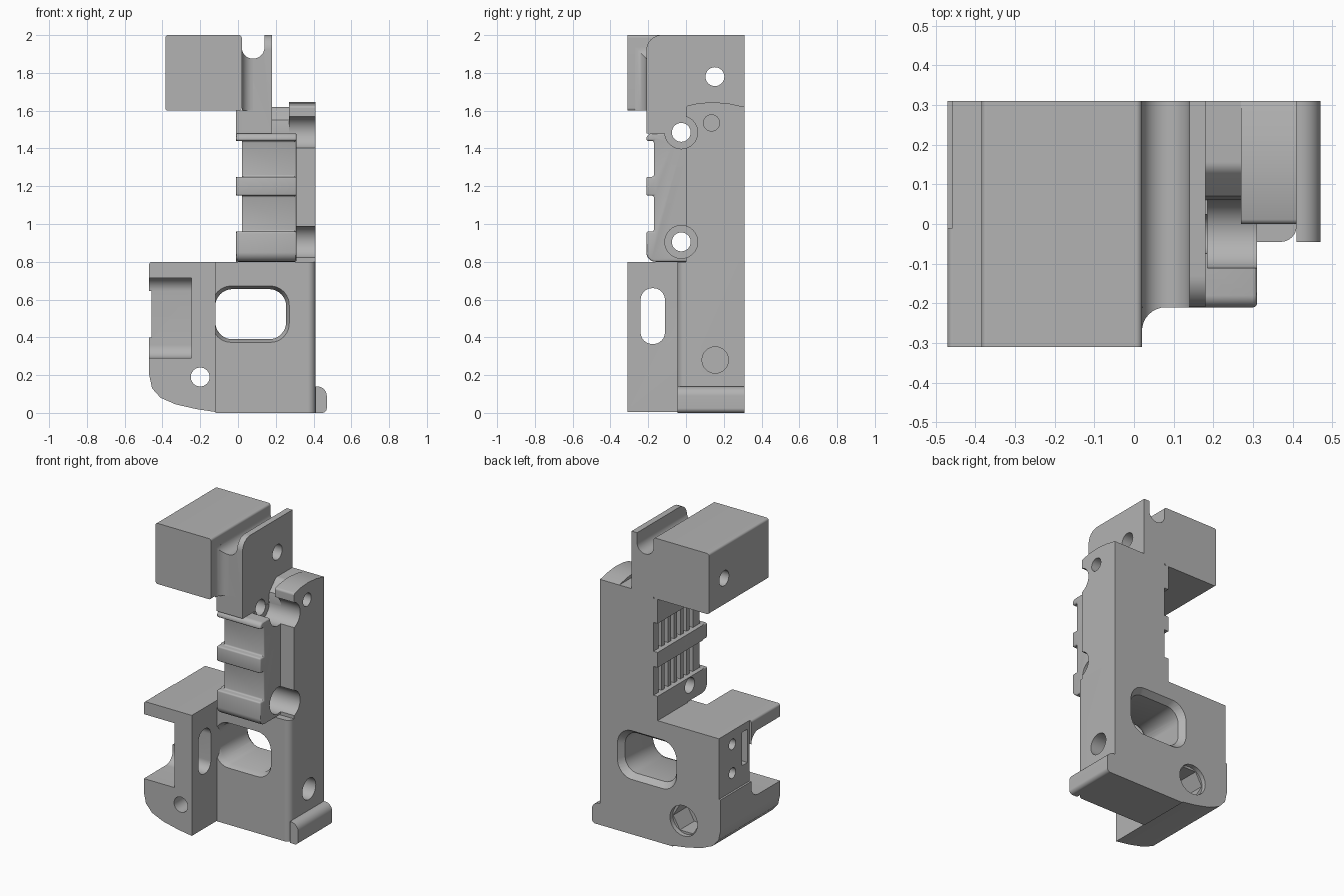
import bpy
import math
from mathutils import Vector

cube = bpy.data.objects.get("Cube")
if cube:
    bpy.data.objects.remove(cube, do_unlink=True)

grey = bpy.data.materials.new("plain grey")
grey.use_nodes = True
grey.diffuse_color = (0.45, 0.45, 0.45, 1)
grey.node_tree.nodes["Principled BSDF"].inputs["Base Color"].default_value = (0.45, 0.45, 0.45, 1)


def rounded(points):
    """Outline from (u, v) or (u, v, radius) corners."""
    out = []
    for i, p in enumerate(points):
        here = Vector(p[:2])
        if len(p) < 3:
            out.append(here)
            continue
        a = (Vector(points[i - 1][:2]) - here).normalized()
        b = (Vector(points[(i + 1) % len(points)][:2]) - here).normalized()
        half = a.angle(b) / 2
        centre = here + (a + b).normalized() * p[2] / math.sin(half)
        start = here + a * p[2] / math.tan(half) - centre
        end = here + b * p[2] / math.tan(half) - centre
        for k in range(9):
            t = k / 8
            out.append(centre + (start * (1 - t) + end * t).normalized() * p[2])
    return out


def prism(name, axis, points, lo, hi, bevel=0, flare=(1, 1)):
    """Extrude an outline along an axis; flare scales the far end."""
    outline = rounded(points)
    n = len(outline)
    mid = Vector((sum(p.x for p in outline) / n, sum(p.y for p in outline) / n))
    place = {"x": lambda u, v, w: (w, u, v),
             "y": lambda u, v, w: (u, w, v),
             "z": lambda u, v, w: (u, v, w)}[axis]
    verts = [place(p.x, p.y, lo) for p in outline]
    for p in outline:
        q = p - mid
        verts.append(place(mid.x + q.x * flare[0], mid.y + q.y * flare[1], hi))
    faces = [list(range(n))[::-1], list(range(n, 2 * n))]
    faces += [(i, (i + 1) % n, n + (i + 1) % n, n + i) for i in range(n)]
    mesh = bpy.data.meshes.new(name)
    mesh.from_pydata(verts, [], faces)
    obj = bpy.data.objects.new(name, mesh)
    bpy.context.collection.objects.link(obj)
    mesh.materials.append(grey)
    bpy.ops.object.select_all(action="DESELECT")
    obj.select_set(True)
    bpy.context.view_layer.objects.active = obj
    bpy.ops.object.mode_set(mode="EDIT")
    bpy.ops.mesh.select_all(action="SELECT")
    bpy.ops.mesh.normals_make_consistent(inside=False)
    bpy.ops.object.mode_set(mode="OBJECT")
    if bevel:
        mod = obj.modifiers.new("soft edges", "BEVEL")
        mod.width, mod.segments = bevel, 3
        bpy.ops.object.modifier_apply(modifier=mod.name)
    return obj


def rect(u0, u1, v0, v1, r=None):
    pts = [(u0, v0), (u1, v0), (u1, v1), (u0, v1)]
    return [p + (r,) for p in pts] if r else pts


def circle(u, v, r, n=32):
    return [(u + r * math.cos(math.tau * i / n), v + r * math.sin(math.tau * i / n)) for i in range(n)]


cutters = []


def cut(parts, axis, points, lo, hi, flare=(1, 1)):
    tool = prism("cutter", axis, points, lo, hi, 0, flare)
    tool.hide_render = True
    cutters.append(tool)
    for part in parts:
        bpy.context.view_layer.objects.active = part
        mod = part.modifiers.new("cut", "BOOLEAN")
        mod.operation, mod.solver, mod.object = "DIFFERENCE", "EXACT", tool
        bpy.ops.object.modifier_apply(modifier=mod.name)


# Lower body, clamp block and foot
body = prism("lower_body", "z", [(-.12, -.045), (.41, -.045, .04), (.41, .31), (-.12, .31)], 0, .8)
clamp = prism("clamp_block", "y", [(-.47, .2), (-.455, .13), (-.41, .08), (-.33, .045), (-.22, .02),
                                   (-.12, .005), (-.12, .8), (-.47, .8, .015)], -.31, .31)
foot = prism("foot_lip", "y", [(.41, 0), (.47, 0, .025), (.47, .14, .05), (.41, .14)], -.045, .31)

# Upright: back slab, side panel and banded front handle
slab = prism("back_slab", "z", rect(-.01, .27, 0, .31), .8, 1.48)
panel = prism("side_panel", "x", [(0, .8), (.31, .8), (.31, 1.62), (.23, 1.637), (.15, 1.645),
                                  (.07, 1.64), (0, 1.625, .015)], .27, .41)
ledge = prism("panel_ledge", "x", [(.06, 1.48), (.31, 1.48), (.31, 1.62), (.14, 1.62, .04),
                                   (.07, 1.55)], .18, .27)
handle = prism("banded_handle", "x", [
    (.05, .8), (.05, 1.48), (-.21, 1.48, .03), (-.21, 1.44), (-.17, 1.44), (-.17, 1.25),
    (-.21, 1.25), (-.21, 1.15), (-.17, 1.15), (-.17, .96), (-.21, .96), (-.21, .8, .05)],
    -.01, .31, .012)

# Neck and head
neck = prism("grooved_neck", "x", [(-.21, 1.48), (.31, 1.48), (.31, 2), (-.21, 2, .08)], .02, .18)
neck_side = prism("neck_side", "x", rect(-.21, .31, 1.48, 1.6), -.01, .02)
head = prism("head_block", "y", rect(-.385, .02, 1.6, 2, .015), -.31, .31)
arc = [(.08 - .06 * math.sin(a), -.27 + .06 * math.cos(a))
       for a in (math.pi / 2 * k / 8 for k in range(9))]
fillet = prism("neck_fillet", "z", [(.02, -.21)] + arc, 1.6, 1.94)

# Groove along the top of the neck
groove = [(.14, 2.1), (.02, 2.1)]
groove += [(.08 - .06 * math.cos(math.pi * k / 16), 1.935 - .06 * math.sin(math.pi * k / 16))
           for k in range(17)]
cut([neck, fillet], "y", groove, -.4, .4)
cut([neck, head], "x", circle(.153, 1.78, .05), -.5, .5)

# Bolt holes with wide seats
for z in (1.485, .905):
    cut([handle, slab, neck, neck_side], "x", circle(-.025, z, .05), -.2, .5)
    cut([handle, slab, panel, ledge], "x", circle(-.025, z, .087), .185, .5)

# Ribbed recesses on the left-hand face of the upright
for z0, z1 in ((.96, 1.15), (1.25, 1.44)):
    cut([handle, slab], "x", rect(-.3, .4, z0, z1), -.1, .02)
    for k in range(6):
        y = -.1 + k * .065
        cut([handle, slab], "x", rect(y, y + .035, z0, z1), -.05, .05)

# Large window with flared rims
window = rect(-.12, .255, .39, .655, .09)
cut([body, clamp], "y", window, -.04, .4)
cut([body], "y", window, -.01, -.05, (1.1, 1.14))
cut([body, clamp], "y", window, .27, .315, (1.17, 1.24))

# Clamp notch, slot, sunk plate and screw holes
cut([clamp], "x", [(-.4, .29), (-.01, .29, .07), (-.01, .715, .07), (-.4, .715)], -.6, -.245)
cut([clamp], "x", rect(-.24, -.112, .365, .66, .06), -.3, -.05)
cut([clamp], "x", rect(-.01, .4, .4, .9), -.6, -.457)
cut([clamp], "x", rect(.012, .07, .53, .75), -.6, -.38)
for z in (.52, .71):
    cut([clamp], "x", circle(.17, z, .035, 20), -.6, -.36)
cut([clamp], "y", circle(-.2, .19, .05), -.4, .4)
cut([clamp, body], "y", circle(-.2, .19, .097, 6), .13, .4)
cut([clamp, body], "y", circle(-.2, .19, .1), .28, .4)

# Blind holes in the side panel
cut([panel], "x", circle(.135, 1.535, .043), .3, .5)
cut([body], "x", circle(.155, .28, .07), .3, .5)

for tool in cutters:
    bpy.data.objects.remove(tool, do_unlink=True)

bpy.ops.object.select_all(action="DESELECT")
for part in (body, clamp, foot, slab, panel, ledge, handle, neck, neck_side, head, fillet):
    part.select_set(True)
    bpy.context.view_layer.objects.active = part
bpy.ops.object.shade_smooth_by_angle(angle=math.radians(30))
